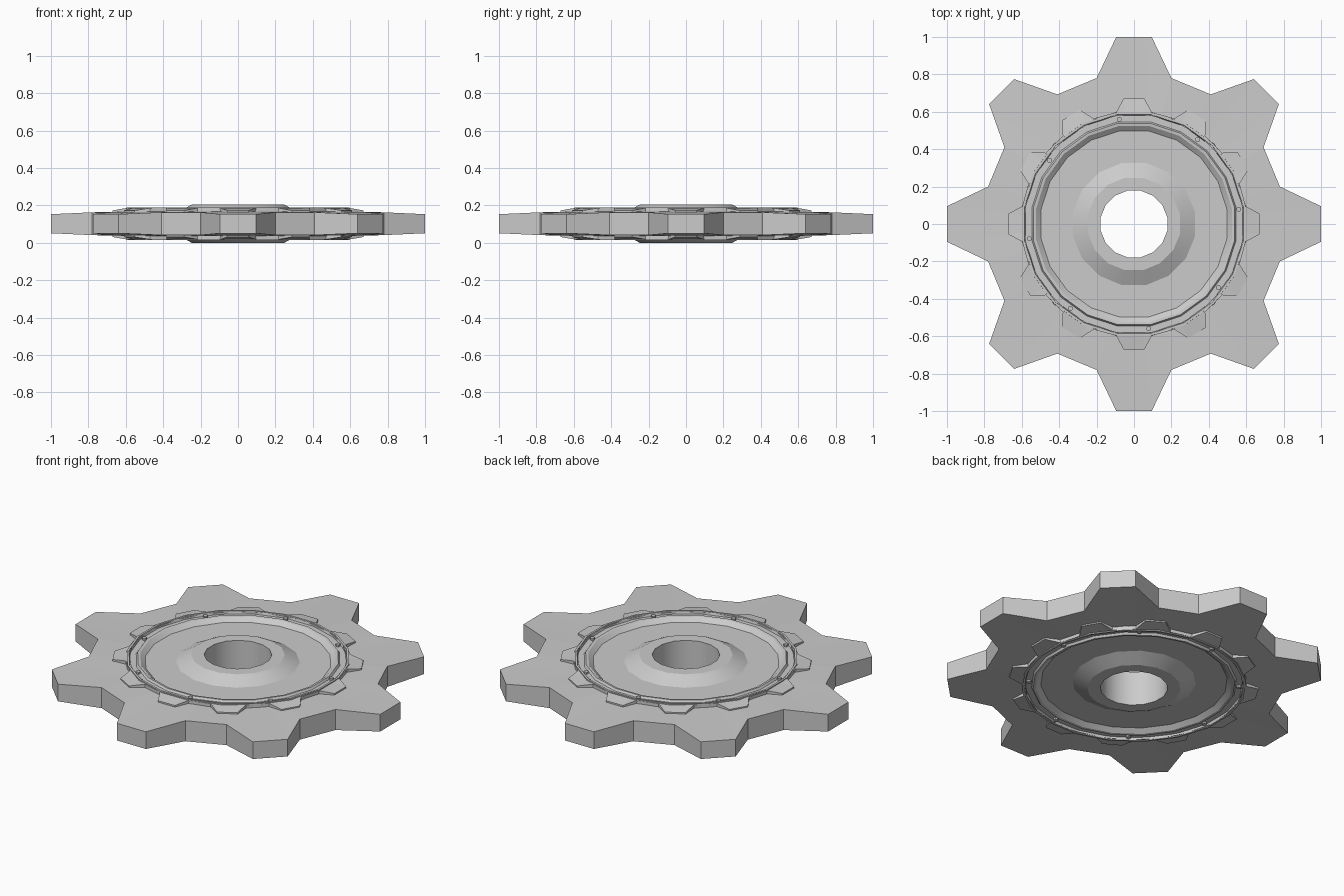
import bpy, bmesh
from math import sin, cos, pi, radians, hypot, atan2

if "Cube" in bpy.data.objects:
    bpy.data.objects.remove(bpy.data.objects["Cube"])

MID = 0.102  # mid height of the wheel


def loft(name, rings, smooth=False):
    """Join equal-length point rings into a closed, ring-shaped solid."""
    bm = bmesh.new()
    vs = [[bm.verts.new(p) for p in r] for r in rings]
    m, n = len(vs), len(vs[0])
    for i in range(m):
        a, b = vs[i], vs[(i + 1) % m]
        for j in range(n):
            k = (j + 1) % n
            bm.faces.new((a[j], a[k], b[k], b[j]))
    bmesh.ops.recalc_face_normals(bm, faces=bm.faces)
    me = bpy.data.meshes.new(name)
    bm.to_mesh(me)
    bm.free()
    ob = bpy.data.objects.new(name, me)
    bpy.context.collection.objects.link(ob)
    if smooth:
        bpy.ops.object.select_all(action='DESELECT')
        ob.select_set(True)
        bpy.context.view_layer.objects.active = ob
        bpy.ops.object.shade_smooth_by_angle(angle=radians(24))
    return ob


def revolve(name, half, n):
    """Revolve an upper half profile of (radius, half height), mirrored below."""
    prof = [(r, MID + h) for r, h in half] + [(r, MID - h) for r, h in reversed(half)]
    return loft(name, [[(r * cos(2 * pi * (j + .5) / n), r * sin(2 * pi * (j + .5) / n), z)
                        for j in range(n)] for r, z in prof], True)


def toothed(name, count, tooth, inner, inner_h):
    """Toothed ring; tooth = (radial, sideways, half height) across one tooth."""
    out = []
    for i in range(count):
        a = 2 * pi * i / count
        out += [(x * cos(a) - y * sin(a), x * sin(a) + y * cos(a), h) for x, y, h in tooth]
    inn = []
    for x, y, h in out:
        s = inner / hypot(x, y)
        inn.append((x * s, y * s, inner_h))
    lift = lambda pts, s: [(x, y, MID + s * h) for x, y, h in pts]
    return loft(name, [lift(inn, 1), lift(out, 1), lift(out, -1), lift(inn, -1)])


# Outer sprocket plate with eight tapered teeth
toothed("sprocket_plate", 8,
        [(.78, -.2, .061), (1, -.095, .051), (1, .095, .051), (.78, .2, .061)], .56, .066)

# Small toothed collar around the bearing
toothed("collar_ring", 12,
        [(.597, -.095, .084), (.672, -.055, .071), (.672, .055, .071), (.597, .095, .084)],
        .585, .084)

# Hub with bore and raised boss
revolve("hub", [(.182, .102), (.252, .102), (.333, .06), (.42, .06)], 16)

# Web disc and bearing rim with a groove
revolve("bearing_rim", [(.38, .06), (.503, .06), (.53, .082), (.545, .084), (.553, .072),
                        (.587, .072), (.592, .088), (.604, .088), (.606, .05)], 20)

# Small pins in the groove, showing on both sides
for i in range(8):
    a = radians(8 + 45 * i)
    bpy.ops.mesh.primitive_cylinder_add(vertices=8, radius=.013, depth=.168,
                                        location=(.565 * cos(a), .565 * sin(a), MID))
    bpy.context.object.name = "groove_pin"
